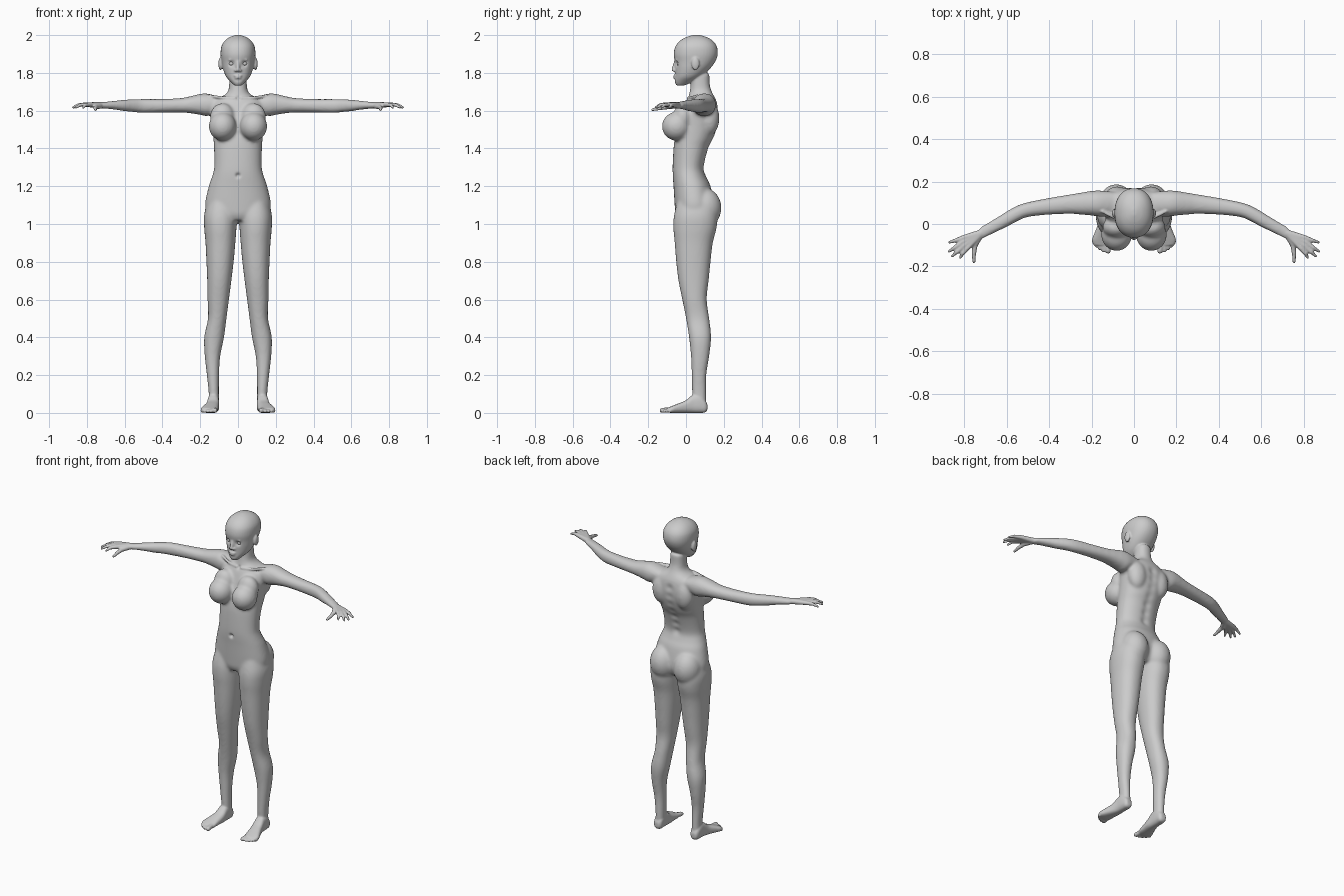
import bpy, bmesh
from math import cos, sin, pi, exp, copysign
from mathutils import Vector, Matrix

if "Cube" in bpy.data.objects:
    bpy.data.objects.remove(bpy.data.objects["Cube"])

SIDES = (1, -1)


def spline(rows, steps=5):
    """Catmull-Rom interpolation of section rows."""
    out = []
    for i in range(len(rows) - 1):
        a, b = rows[max(i - 1, 0)], rows[i]
        c, d = rows[i + 1], rows[min(i + 2, len(rows) - 1)]
        for s in range(steps):
            t = s / steps
            out.append([0.5 * (2 * q + (r - p) * t + (2 * p - 5 * q + 4 * r - u) * t * t
                               + (3 * q - p - 3 * r + u) * t ** 3)
                        for p, q, r, u in zip(a, b, c, d)])
    return out + [rows[-1]]


def loft(bm, axis, rows, side=1, power=2.2, n=40):
    """Rows: position on axis, then min/max on the two other axes."""
    rings = []
    others = [k for k in range(3) if k != axis]
    for pos, a0, a1, b0, b1 in spline(rows):
        ring = []
        for k in range(n):
            u, v = cos(2 * pi * k / n), sin(2 * pi * k / n)
            u, v = (copysign(abs(w) ** (2 / power), w) for w in (u, v))
            co = Vector((0, 0, 0))
            co[axis] = pos
            co[others[0]] = (a0 + a1) / 2 + u * (a1 - a0) / 2
            co[others[1]] = (b0 + b1) / 2 + v * (b1 - b0) / 2
            co.x *= side
            ring.append(bm.verts.new(co))
        rings.append(ring)
    faces = [bm.faces.new((r[k], r[(k + 1) % n], s[(k + 1) % n], s[k]))
             for r, s in zip(rings, rings[1:]) for k in range(n)]
    faces += [bm.faces.new(rings[0]), bm.faces.new(rings[-1])]
    bmesh.ops.recalc_face_normals(bm, faces=faces)


def blob(bm, centre, radii, side=1):
    c = Vector((centre[0] * side, centre[1], centre[2]))
    m = Matrix.Translation(c) @ Matrix.Diagonal((*radii, 1))
    return bmesh.ops.create_uvsphere(bm, u_segments=24, v_segments=14, radius=1, matrix=m)["verts"]


def chain(bm, points, side=1):
    """Rounded tapering segments through (x, y, z, radius) points."""
    for a, b in zip(points, points[1:]):
        part = bmesh.new()
        for x, y, z, r in (a, b):
            blob(part, (x, y, z), (r, r, r), side)
        hull = bmesh.ops.convex_hull(part, input=part.verts)
        junk = [v for v in hull["geom_interior"] if isinstance(v, bmesh.types.BMVert)]
        bmesh.ops.delete(part, geom=junk, context='VERTS')
        old = [f for f in part.faces if f not in set(hull["geom"])]
        bmesh.ops.delete(part, geom=old, context='FACES_ONLY')
        bmesh.ops.recalc_face_normals(part, faces=part.faces)
        me = bpy.data.meshes.new("segment")
        part.to_mesh(me)
        part.free()
        bm.from_mesh(me)
        bpy.data.meshes.remove(me)


def fuse(bm, voxel, iterations):
    """Merge all overlapping parts into one smooth skin and return its mesh."""
    me = bpy.data.meshes.new("skin")
    bm.to_mesh(me)
    bm.free()
    ob = bpy.data.objects.new("skin", me)
    bpy.context.collection.objects.link(ob)
    rm = ob.modifiers.new("Remesh", 'REMESH')
    rm.mode, rm.voxel_size, rm.use_smooth_shade = 'VOXEL', voxel, True
    sm = ob.modifiers.new("Smooth", 'SMOOTH')
    sm.factor, sm.iterations = 0.5, iterations
    dg = bpy.context.evaluated_depsgraph_get()
    result = bpy.data.meshes.new_from_object(ob.evaluated_get(dg))
    bpy.data.objects.remove(ob)
    return result


# Torso and neck
bm = bmesh.new()
torso = [(1.02, .10, -.04, .12), (1.05, .155, -.055, .14), (1.1, .175, -.06, .15),
         (1.2, .155, -.066, .13), (1.25, .138, -.07, .107), (1.3, .126, -.071, .096),
         (1.4, .127, -.066, .12), (1.45, .13, -.06, .145), (1.5, .134, -.05, .163),
         (1.55, .139, -.038, .172), (1.6, .146, -.02, .172), (1.64, .14, -.005, .165),
         (1.665, .11, .008, .155), (1.682, .072, .015, .146), (1.705, .052, .02, .135),
         (1.74, .047, .025, .126), (1.8, .045, .025, .125)]
loft(bm, 2, [(z, -w, w, f, b) for z, w, f, b in torso])

# Legs, arms and soft masses
leg = [(1.14, .015, .155, -.04, .15), (1.05, .005, .179, -.063, .165), (.98, .008, .179, -.067, .162),
       (.9, .014, .172, -.06, .142), (.8, .023, .167, -.052, .13), (.7, .035, .163, -.04, .12),
       (.6, .048, .161, -.02, .11), (.5, .061, .159, .0, .123), (.4, .074, .179, .016, .133),
       (.3, .094, .176, .026, .123), (.2, .1, .165, .03, .108), (.1, .101, .155, .032, .107),
       (.04, .1, .156, .03, .108)]
arm = [(.09, .04, .15, 1.605, 1.672), (.16, .035, .158, 1.572, 1.69), (.2, .04, .156, 1.578, 1.689),
       (.25, .044, .148, 1.586, 1.677), (.3, .048, .14, 1.59, 1.667), (.4, .044, .123, 1.59, 1.662),
       (.5, .033, .103, 1.588, 1.662), (.55, .013, .087, 1.592, 1.661), (.6, -.014, .06, 1.597, 1.658),
       (.65, -.038, .029, 1.605, 1.653), (.7, -.063, .0, 1.61, 1.647), (.73, -.077, -.017, 1.612, 1.645)]
for s in SIDES:
    loft(bm, 2, leg, s)
    loft(bm, 0, arm, s)
    blob(bm, (.083, .098, 1.085), (.083, .09, .105), s)      # buttock
    blob(bm, (.082, -.05, 1.517), (.073, .078, .076), s)     # breast
    blob(bm, (.083, -.015, 1.565), (.066, .052, .075), s)    # upper chest
    blob(bm, (.08, .125, 1.56), (.06, .052, .09), s)         # shoulder blade
skin = fuse(bm, .008, 9)

# Head
bm = bmesh.new()
bm.from_mesh(skin)
head = [(1.733, .018, -.05, -.01), (1.75, .036, -.058, .03), (1.78, .063, -.057, .08),
        (1.82, .079, -.058, .125), (1.86, .087, -.06, .155), (1.9, .092, -.065, .168),
        (1.94, .088, -.056, .163), (1.97, .07, -.032, .142), (1.99, .043, .003, .108),
        (2.001, .01, .04, .07)]
loft(bm, 2, [(z, -w, w, f, b) for z, w, f, b in head])
chain(bm, [(0, -.055, 1.862, .008), (0, -.066, 1.818, .011)])          # nose
blob(bm, (0, -.056, 1.785), (.023, .012, .006))                        # upper lip
blob(bm, (0, -.056, 1.774), (.019, .012, .006))                        # lower lip

toes = [(.122, -.127, .013), (.144, -.124, .0095), (.161, -.115, .009),
        (.177, -.102, .009), (.19, -.086, .0085)]
foot = [(.113, .115, .145, .015, .045), (.1, .103, .155, .002, .07), (.07, .1, .16, 0, .1),
        (.035, .1, .162, 0, .095), (0, .1, .17, 0, .067), (-.04, .104, .185, 0, .05),
        (-.075, .107, .198, 0, .036), (-.1, .112, .19, .002, .026)]
fingers = [((.785, -.112), (.808, -.138), (.82, -.16)), ((.8, -.1), (.835, -.132), (.858, -.152)),
           ((.806, -.083), (.845, -.111), (.873, -.13)), ((.803, -.064), (.84, -.077), (.872, -.087))]
for s in SIDES:
    blob(bm, (.03, -.049, 1.868), (.02, .008, .006), s)                # brow
    blob(bm, (.011, -.063, 1.813), (.008, .009, .007), s)              # nostril
    blob(bm, (.093, .05, 1.848), (.011, .021, .034), s)                # ear
    chain(bm, [(.015, .012, 1.664, .009), (.08, .025, 1.668, .008), (.15, .06, 1.678, .008)], s)
    # Foot with toes
    loft(bm, 1, foot, s, 2.6)
    for x, y, r in toes:
        chain(bm, [(x * .8 + .03, -.075, .018, r * 1.1), (x, y, r, r)], s)
    # Hand with fingers and thumb
    for a, b, c in fingers:
        chain(bm, [(.722, -.043, 1.629, .017), (*a, 1.632, .0125), (*b, 1.63, .0095),
                   (*c, 1.617, .0065)], s)
    chain(bm, [(.727, -.055, 1.627, .016), (.75, -.1, 1.62, .013), (.755, -.14, 1.613, .0105),
               (.755, -.178, 1.605, .0075)], s)
bpy.data.meshes.remove(skin)
skin = fuse(bm, .0052, 2)
skin.name = "body"

# Soft dents: eye sockets, mouth line, navel, midline furrows
dents = [(Vector((s * .034, -.052, 1.849)), .014, Vector((0, .013, 0))) for s in SIDES]
dents += [(Vector((0, -.07, 1.257)), .011, Vector((0, .014, 0))),
          (Vector((0, .01, 1.665)), .012, Vector((0, .007, 0)))]
dents += [(Vector((0, .172 - (1.6 - z) * .26, z)), .024, Vector((0, -.008, 0)))
          for z in (1.3, 1.35, 1.4, 1.45, 1.5, 1.55, 1.6)]
for v in skin.vertices:
    move = Vector((0, 0, 0))
    for c, r, d in dents:
        q = (v.co - c).length_squared / (r * r)
        if q < 8:
            move += d * exp(-q)
    v.co += move
body = bpy.data.objects.new("body", skin)
bpy.context.collection.objects.link(body)

# Eyes
for s, label in zip(SIDES, ("left_eye", "right_eye")):
    bm = bmesh.new()
    blob(bm, (.034, -.034, 1.849), (.015, .014, .012), s)
    for f in bm.faces:
        f.smooth = True
    me = bpy.data.meshes.new(label)
    bm.to_mesh(me)
    bm.free()
    bpy.context.collection.objects.link(bpy.data.objects.new(label, me))
